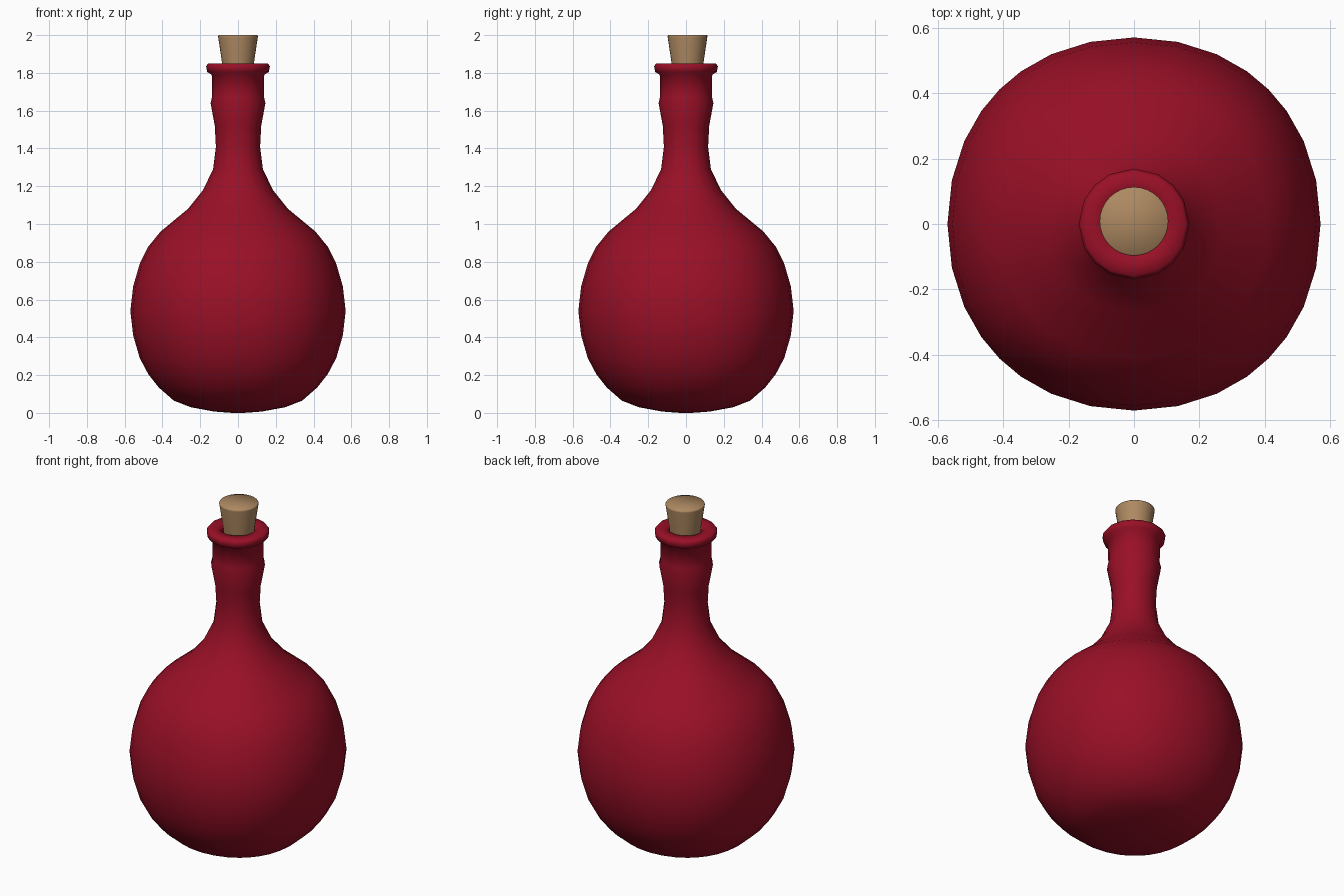
import bpy, bmesh, math

if "Cube" in bpy.data.objects:
    bpy.data.objects.remove(bpy.data.objects["Cube"])


def material(name, rgb):
    m = bpy.data.materials.new(name)
    m.diffuse_color = (*rgb, 1)
    m.use_nodes = True
    m.node_tree.nodes["Principled BSDF"].inputs["Base Color"].default_value = m.diffuse_color
    return m


def lathe(name, profile, angles, mat, coarse_above=99, bulge=0.0, offset_y=0.0, cap_top=False):
    """Spin (radius, z) points; rings above coarse_above keep only every other corner."""
    bm = bmesh.new()
    n = len(angles)
    rings = []
    for r, z in profile:
        pts = []
        for a in angles:
            k = r * (1 + bulge * (1 - math.cos(4 * a)) / 2) if z < coarse_above else r
            pts.append((k * math.cos(a), k * math.sin(a)))
        if z > coarse_above:
            for i in range(1, n, 2):
                p, q = pts[i - 1], pts[(i + 1) % n]
                pts[i] = ((p[0] + q[0]) / 2, (p[1] + q[1]) / 2)
        rings.append([bm.verts.new((x, y + offset_y, z)) for x, y in pts])
    for a, b in zip(rings, rings[1:]):
        for i in range(n):
            j = (i + 1) % n
            bm.faces.new((a[i], a[j], b[j], b[i]))
    bm.faces.new(rings[0][::-1])
    if cap_top:
        bm.faces.new(rings[-1])
    bmesh.ops.recalc_face_normals(bm, faces=bm.faces)
    me = bpy.data.meshes.new(name)
    bm.to_mesh(me)
    bm.free()
    me.materials.append(mat)
    ob = bpy.data.objects.new(name, me)
    bpy.context.collection.objects.link(ob)
    bpy.ops.object.select_all(action='DESELECT')
    ob.select_set(True)
    bpy.context.view_layer.objects.active = ob
    bpy.ops.object.shade_smooth_by_angle(angle=math.radians(60))
    return ob


red = material("deep red glass", (0.32, 0.005, 0.02))
tan = material("cork tan", (0.42, 0.25, 0.12))

# Bottle: round belly, narrow neck with a ring, rolled lip
quarter = [0, 13.5, 26, 36.5, 45, 53.5, 64, 76.5]
bottle_angles = [math.radians(90 * q + a) for q in range(4) for a in quarter]
bottle = [(0.03, 0.0), (0.125, 0.007), (0.25, 0.03), (0.34, 0.065), (0.42, 0.135),
          (0.475, 0.205), (0.52, 0.29), (0.555, 0.41), (0.57, 0.54), (0.555, 0.67),
          (0.52, 0.79), (0.475, 0.88), (0.41, 0.96), (0.265, 1.08), (0.185, 1.18),
          (0.132, 1.29), (0.117, 1.41), (0.123, 1.52), (0.145, 1.64), (0.138, 1.67),
          (0.139, 1.79), (0.163, 1.805), (0.169, 1.835), (0.158, 1.85),
          (0.10, 1.85), (0.085, 1.83), (0.085, 1.75)]
lathe("bottle", bottle, bottle_angles, red, coarse_above=1.15, bulge=0.02)

# Tapered stopper
round_angles = [2 * math.pi * i / 32 for i in range(32)]
stopper = [(0.078, 1.76), (0.084, 1.85), (0.105, 1.99), (0.105, 1.996), (0.102, 2.0)]
lathe("stopper", stopper, round_angles, tan, offset_y=0.008, cap_top=True)
